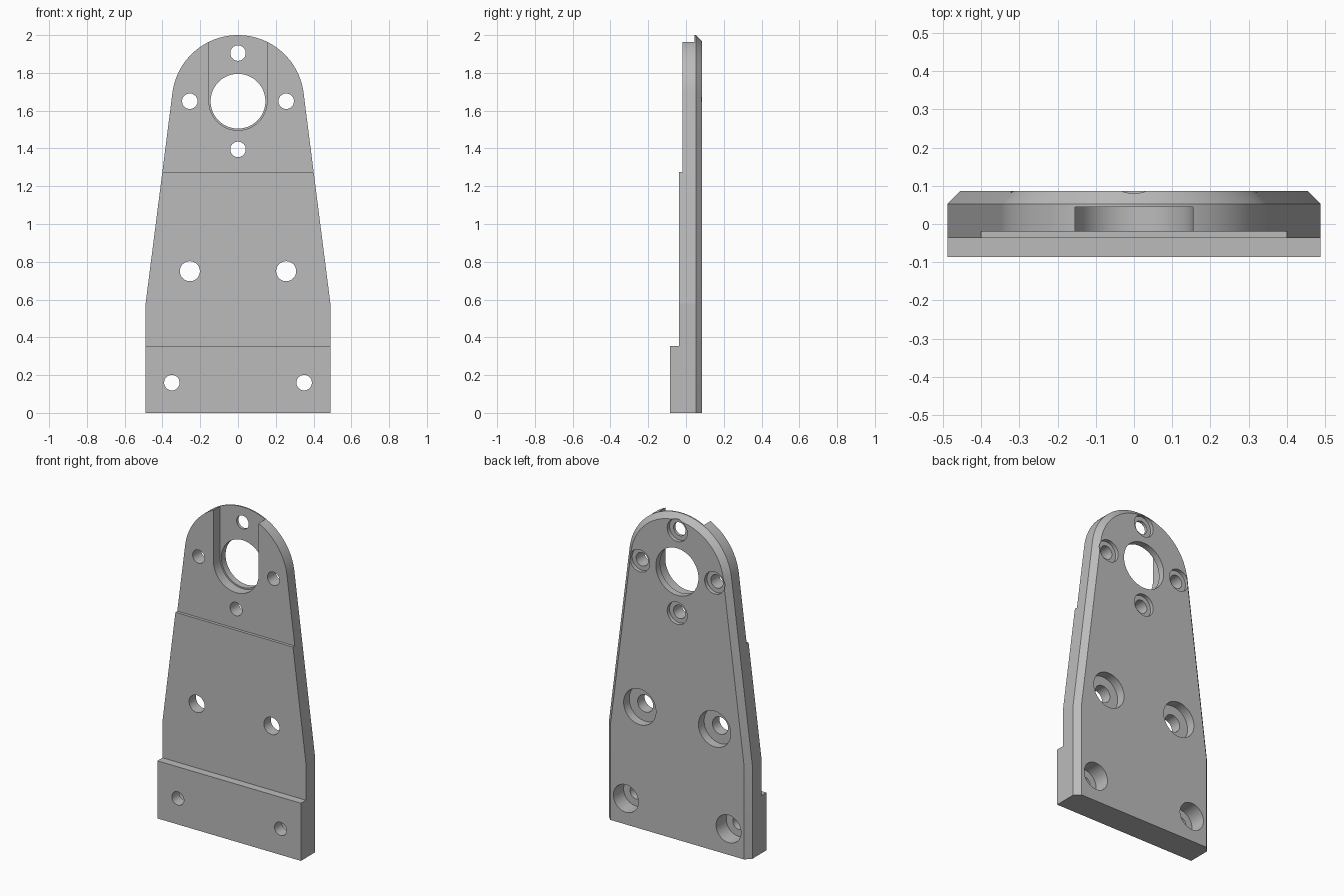
import bpy, bmesh, math

if "Cube" in bpy.data.objects:
    bpy.data.objects.remove(bpy.data.objects["Cube"])

BACK, FRONT = 0.086, -0.086
CX, R = 1.65, 0.35            # height and radius of the rounded top
HALF, SHOULDER = 0.489, 0.58  # half width and height of the straight sides
CHAMFER = 0.033
POCKET_Y = 0.045

grey = bpy.data.materials.new("machined grey")
grey.diffuse_color = (0.5, 0.5, 0.5, 1)
grey.use_nodes = True
grey.node_tree.nodes["Principled BSDF"].inputs["Base Color"].default_value = grey.diffuse_color

# angle at which the tapered side meets the rounded top
TILT = math.atan2(SHOULDER - CX, HALF) + math.acos(R / math.hypot(HALF, SHOULDER - CX))


def outline(inset):
    """Closed plate outline in x, z, moved inwards on sides and top."""
    pts = [(HALF - inset, 0), (HALF - inset, SHOULDER - inset * math.tan(TILT / 2))]
    n = 64
    for i in range(n + 1):
        a = TILT + (math.pi - 2 * TILT) * i / n
        pts.append(((R - inset) * math.cos(a), CX + (R - inset) * math.sin(a)))
    return pts + [(-x, z) for x, z in reversed(pts[:2])]


def loft(name, rings):
    """Solid through (y, outline) rings, capped at both ends."""
    bm = bmesh.new()
    loops = [[bm.verts.new((x, y, z)) for x, z in pts] for y, pts in rings]
    for a, b in zip(loops, loops[1:]):
        for i in range(len(a)):
            j = (i + 1) % len(a)
            bm.faces.new((a[i], a[j], b[j], b[i]))
    bm.faces.new(loops[0])
    bm.faces.new(loops[-1])
    bmesh.ops.recalc_face_normals(bm, faces=bm.faces)
    mesh = bpy.data.meshes.new(name)
    bm.to_mesh(mesh)
    bm.free()
    obj = bpy.data.objects.new(name, mesh)
    bpy.context.collection.objects.link(obj)
    mesh.materials.append(grey)
    return obj


def circle(x, z, r, n=64):
    return [(x + r * math.cos(math.tau * i / n), z + r * math.sin(math.tau * i / n))
            for i in range(n)]


def cut(target, pts, y0, y1):
    """Remove a prism from the target."""
    cutter = loft("cutter", [(y0, pts), (y1, pts)])
    cutter.hide_render = True
    mod = target.modifiers.new("cut", 'BOOLEAN')
    mod.operation, mod.solver, mod.object = 'DIFFERENCE', 'EXACT', cutter
    bpy.context.view_layer.objects.active = target
    bpy.ops.object.modifier_apply(modifier=mod.name)
    bpy.data.objects.remove(cutter)


# plate with chamfered back edge
plate = loft("mounting_plate", [(FRONT, outline(0)), (BACK - CHAMFER, outline(0)),
                                (BACK, outline(CHAMFER))])

# stepped front face
for z, y in ((0.355, -0.037), (1.275, -0.019)):
    cut(plate, [(-1, z), (1, z), (1, 3), (-1, 3)], -0.5, y)

# open-topped slot with round bottom
w = 0.154
slot = [(w * math.cos(a), CX + w * math.sin(a))
        for a in (math.pi + math.pi * i / 32 for i in range(33))]
cut(plate, slot + [(w, 2.3), (-w, 2.3)], -0.5, POCKET_Y)

# large bore
cut(plate, circle(0, CX, 0.145), -0.5, 0.5)

# counterbored holes: x, z, hole radius, counterbore radius, depth
holes = [(0, CX + 0.255, 0.041, 0.068, 0.023), (0, CX - 0.255, 0.041, 0.068, 0.023)]
for s in (-1, 1):
    holes += [(s * 0.255, CX, 0.041, 0.068, 0.023),
              (s * 0.255, 0.75, 0.053, 0.11, 0.055),
              (s * 0.35, 0.16, 0.041, 0.085, 0.1)]
for x, z, r, rb, depth in holes:
    cut(plate, circle(x, z, r, 48), -0.5, 0.5)
    cut(plate, circle(x, z, rb, 64), BACK - depth, 0.5)

# smooth curves, sharp edges
bpy.ops.object.select_all(action='DESELECT')
plate.select_set(True)
bpy.context.view_layer.objects.active = plate
bpy.ops.object.shade_smooth_by_angle(angle=math.radians(7.6 if TILT > 0.14 else 7.0))
